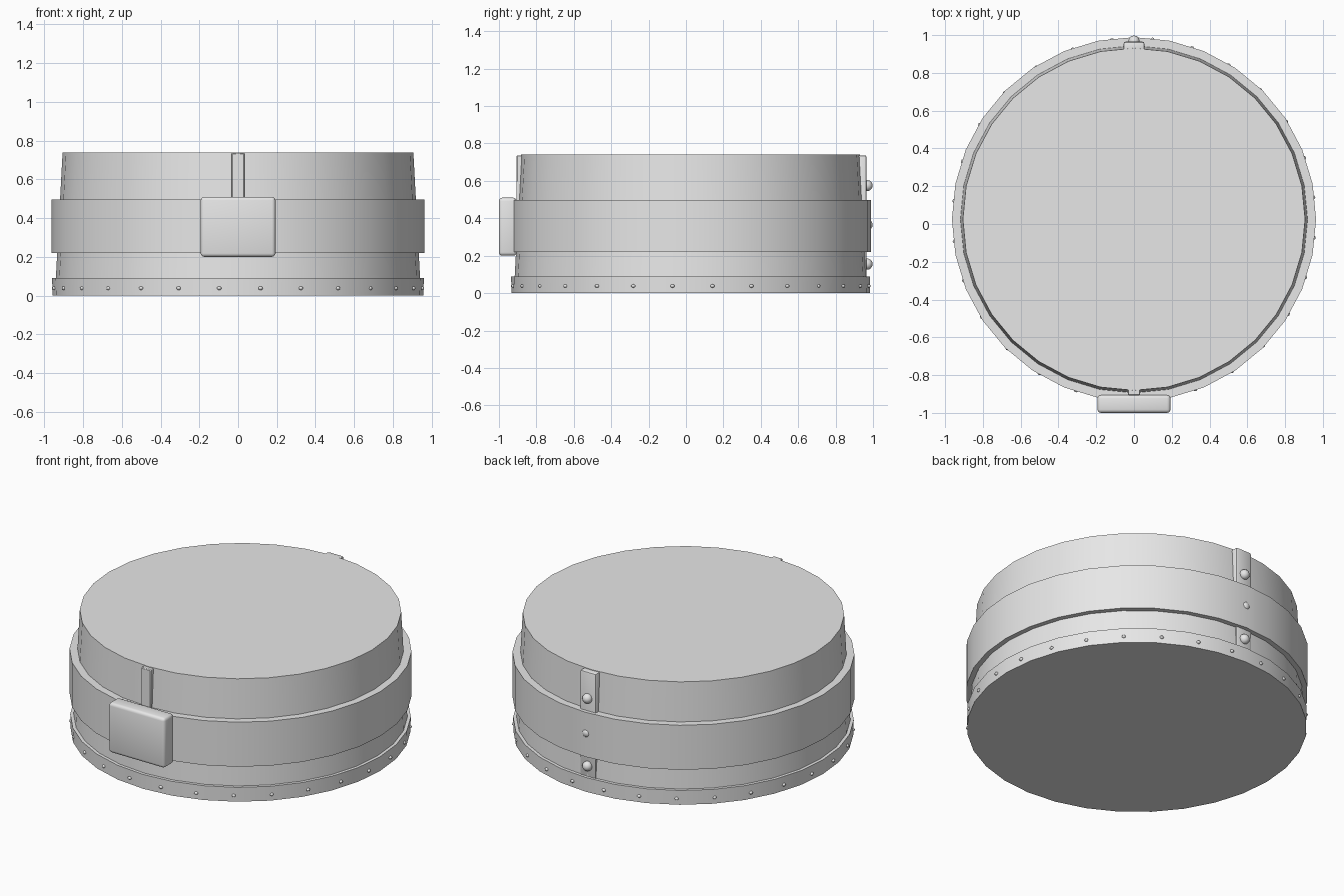
import bpy, bmesh, math
from mathutils import Matrix

if "Cube" in bpy.data.objects:
    bpy.data.objects.remove(bpy.data.objects["Cube"])

CY = 0.025      # centre of the round parts in y
SIDES = 32

grey = bpy.data.materials.new("light grey")
grey.diffuse_color = (0.8, 0.8, 0.8, 1)
grey.use_nodes = True
grey.node_tree.nodes["Principled BSDF"].inputs["Base Color"].default_value = grey.diffuse_color


def finish(name, bm, smooth=30):
    bmesh.ops.recalc_face_normals(bm, faces=bm.faces)
    me = bpy.data.meshes.new(name)
    bm.to_mesh(me)
    bm.free()
    ob = bpy.data.objects.new(name, me)
    bpy.context.collection.objects.link(ob)
    me.materials.append(grey)
    bpy.ops.object.select_all(action='DESELECT')
    ob.select_set(True)
    bpy.context.view_layer.objects.active = ob
    bpy.ops.object.shade_smooth_by_angle(angle=math.radians(smooth))
    return ob


def lathe(name, profile, closed=False, cap_first=False, cap_last=False):
    bm = bmesh.new()
    rings = []
    for r, z in profile:
        rings.append([bm.verts.new((r * math.sin(2 * math.pi * i / SIDES),
                                    CY + r * math.cos(2 * math.pi * i / SIDES), z))
                      for i in range(SIDES)])
    pairs = list(zip(rings, rings[1:]))
    if closed:
        pairs.append((rings[-1], rings[0]))
    for a, b in pairs:
        for i in range(SIDES):
            j = (i + 1) % SIDES
            bm.faces.new((a[i], a[j], b[j], b[i]))
    if cap_first:
        bm.faces.new(rings[0])
    if cap_last:
        bm.faces.new(rings[-1])
    return finish(name, bm)


def block(name, x, y, z, bevel, segments=2):
    bm = bmesh.new()
    bmesh.ops.create_cube(bm, size=1)
    for v in bm.verts:
        v.co = [lo + (c + 0.5) * (hi - lo) for c, (lo, hi) in zip(v.co, (x, y, z))]
    bmesh.ops.bevel(bm, geom=bm.edges[:], offset=bevel, segments=segments,
                    profile=0.5, affect='EDGES')
    return finish(name, bm, 40)


# tapered drum with closed top
lathe("drum_body", [(0.943, 0.05), (0.906, 0.74)], cap_last=True)
# base flange with closed bottom
lathe("base_flange", [(0.958, 0.0), (0.96, 0.09), (0.938, 0.09)], cap_first=True)
# wide band around the middle
lathe("middle_band", [(0.964, 0.22), (0.964, 0.497), (0.915, 0.497), (0.928, 0.22)],
      closed=True)

# front buckle box and the narrow strip above it
block("front_buckle", (-0.193, 0.193), (-1.0, -0.905), (0.2, 0.51), 0.018, 3)
block("front_strip", (-0.033, 0.033), (-0.907, -0.86), (0.22, 0.737), 0.005, 1)

# back strip
block("back_strip", (-0.055, 0.055), (0.90, 0.965), (0.06, 0.737), 0.01, 2)

# three domed rivets on the back strip
bm = bmesh.new()
for z in (0.155, 0.365, 0.575):
    bmesh.ops.create_uvsphere(bm, u_segments=12, v_segments=8, radius=0.03,
                              matrix=Matrix.Translation((0, 0.968, z)))
finish("back_rivets", bm, 60)

# ring of small rivets on the flange
bm = bmesh.new()
for i in range(28):
    a = 2 * math.pi * (i + 0.5) / 28 + 0.01
    m = (Matrix.Translation((0.955 * math.sin(a), CY - 0.955 * math.cos(a), 0.038))
         @ Matrix.Diagonal((1, 1, 0.8, 1)))
    bmesh.ops.create_uvsphere(bm, u_segments=8, v_segments=6, radius=0.012, matrix=m)
finish("flange_rivets", bm, 60)
